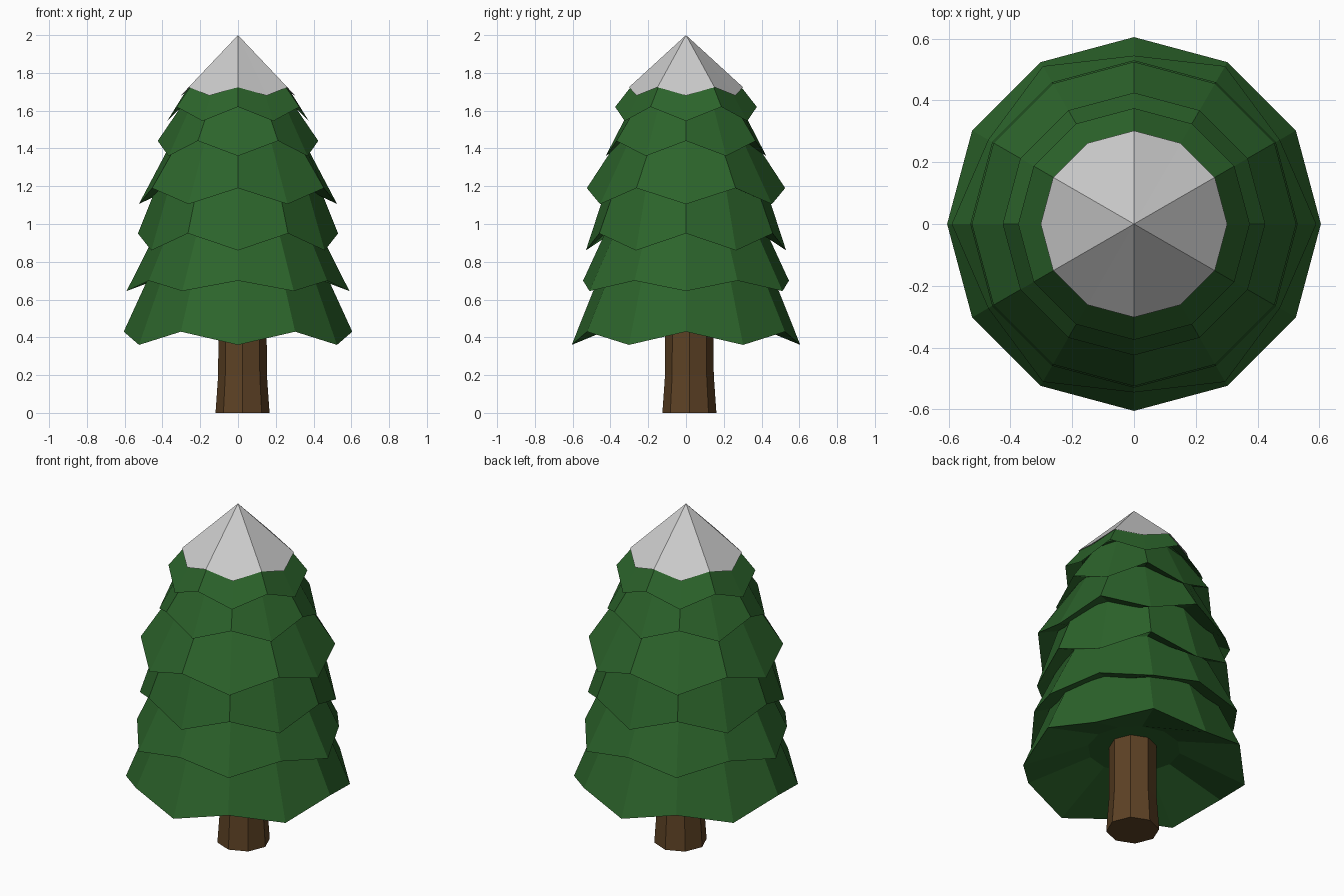
import bpy
from math import cos, sin, pi

if "Cube" in bpy.data.objects:
    bpy.data.objects.remove(bpy.data.objects["Cube"])


def material(name, rgb):
    m = bpy.data.materials.new(name)
    m.diffuse_color = (*rgb, 1)
    m.use_nodes = True
    m.node_tree.nodes["Principled BSDF"].inputs["Base Color"].default_value = m.diffuse_color
    return m


def ring(n, radii, heights, cx=0, cy=0):
    # Ring of n points; radius and height alternate between two values
    return [(cx + radii[i % 2] * cos(2 * pi * i / n),
             cy + radii[i % 2] * sin(2 * pi * i / n),
             heights[i % 2]) for i in range(n)]


def loft(name, rings, mat=None, apex=None, start=0):
    # Skin stacked rings from bottom to top, closing both ends
    n = len(rings[0])
    verts = [p for r in rings for p in r]
    faces = [tuple((start - i) % n for i in range(n))]
    for k in range(len(rings) - 1):
        a, b = k * n, (k + 1) * n
        faces += [(a + i, a + (i + 1) % n, b + (i + 1) % n, b + i) for i in range(n)]
    t = (len(rings) - 1) * n
    if apex:
        verts.append(apex)
        faces += [(t + i, t + (i + 1) % n, len(verts) - 1) for i in range(n)]
    else:
        faces.append(tuple(range(t, t + n)))
    me = bpy.data.meshes.new(name)
    me.from_pydata(verts, [], faces)
    me.update()
    ob = bpy.data.objects.new(name, me)
    bpy.context.collection.objects.link(ob)
    if mat:
        me.materials.append(mat)
    return ob


green = material("needles", (0.025, 0.127, 0.024))
brown = material("bark", (0.11, 0.054, 0.018))

# Trunk: slightly off-centre octagon with a flared foot
loft("trunk", [ring(8, (r, r), (z, z), 0.024, 0.018)
               for r, z in ((0.143, 0), (0.129, 0.2), (0.127, 0.6))], brown)

# Branch tiers: rim radii, rim heights, top radius, top heights
tiers = [
    ((0.605, 0.605), (0.43, 0.36), 0.39, (0.90, 0.90)),
    ((0.59, 0.545), (0.645, 0.70), 0.36, (1.10, 1.10)),
    ((0.53, 0.53), (0.95, 0.86), 0.37, (1.35, 1.35)),
    ((0.525, 0.525), (1.105, 1.19), 0.29, (1.55, 1.55)),
    ((0.425, 0.425), (1.44, 1.36), 0.255, (1.69, 1.69)),
    ((0.375, 0.375), (1.545, 1.62), 0.285, (1.69, 1.735)),
]
for i, (rr, rz, tr, tz) in enumerate(tiers):
    rings = [ring(12, rr, rz), ring(12, (tr, tr), tz)]
    # Hollow undersides rising towards the trunk
    inner, rise = (0.25, 0.09) if i == 0 else (tr, 0.05)
    hi = max(rz) + rise
    rings.insert(0, ring(12, (inner, inner), (hi, hi)))
    loft(f"branch_tier_{i + 1}", rings, green)

# Snow cap with a hollow underside
loft("snow_cap", [ring(12, (0.2, 0.2), (1.76, 1.76)),
                  ring(12, (0.302, 0.302), (1.68, 1.724))], apex=(0, 0, 2))
